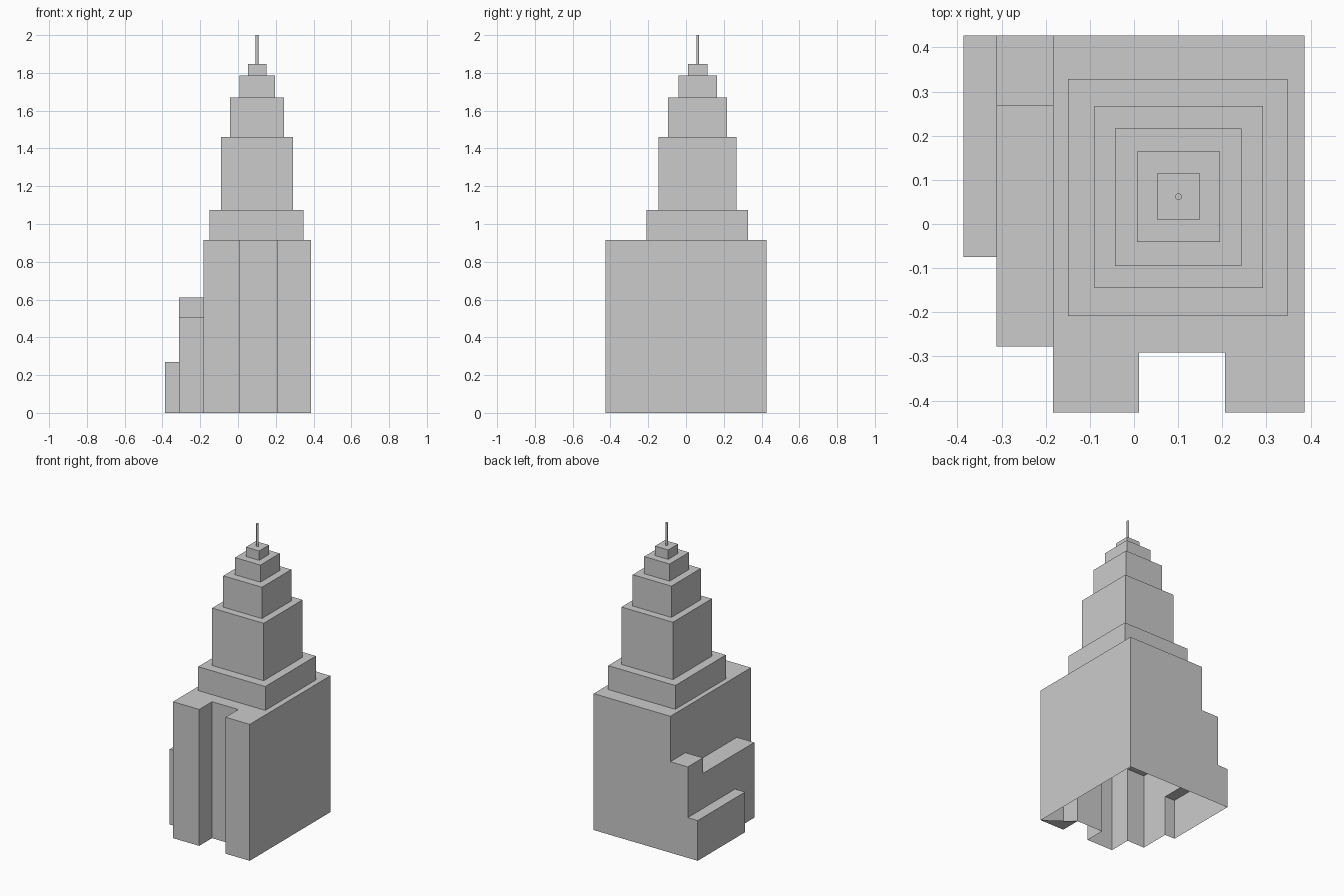
import bpy, bmesh, math

if "Cube" in bpy.data.objects:
    bpy.data.objects.remove(bpy.data.objects["Cube"])

BASE_TOP = 0.915
# Tower tiers: x0, x1, y0, y1, top height
TIERS = [
    (-0.150, 0.348, -0.208, 0.328, 1.075),
    (-0.090, 0.292, -0.145, 0.267, 1.460),
    (-0.043, 0.244, -0.095, 0.216, 1.670),
    (0.007, 0.195, -0.041, 0.164, 1.785),
    (0.052, 0.150, 0.010, 0.114, 1.848),
]
# Base blocks, same layout; the last one is the front notch
BLOCKS = [
    (-0.183, 0.386, -0.427, 0.427, BASE_TOP),
    (-0.312, -0.183, -0.278, 0.267, 0.505),
    (-0.312, -0.183, 0.267, 0.427, 0.610),
    (-0.386, -0.312, -0.075, 0.427, 0.270),
    (0.011, 0.206, -0.427, -0.291, 0.0),
]


def finish(name, bm):
    bmesh.ops.remove_doubles(bm, verts=bm.verts, dist=1e-5)
    bmesh.ops.dissolve_limit(bm, angle_limit=math.radians(1),
                             verts=bm.verts, edges=bm.edges)
    mesh = bpy.data.meshes.new(name)
    bm.to_mesh(mesh)
    bm.free()
    ob = bpy.data.objects.new(name, mesh)
    bpy.context.collection.objects.link(ob)
    return ob


def quad(bm, pts, flip=False):
    bm.faces.new([bm.verts.new(p) for p in (pts[::-1] if flip else pts)])


def inside(r, x, y):
    return r[0] < x < r[1] and r[2] < y < r[3]


def height(x, y):
    h = 0.0
    for r in BLOCKS:
        if inside(r, x, y):
            h = r[4]
    return h


# Hollow base: roofs and walls over a grid of block edges, open underneath
rects = BLOCKS + TIERS[:1]
xs = sorted({v for r in rects for v in r[:2]})
ys = sorted({v for r in rects for v in r[2:4]})
xs = [xs[0] - 1] + xs + [xs[-1] + 1]
ys = [ys[0] - 1] + ys + [ys[-1] + 1]
bm = bmesh.new()
for i in range(len(xs) - 1):
    for j in range(len(ys) - 1):
        x0, x1, y0, y1 = xs[i], xs[i + 1], ys[j], ys[j + 1]
        cx, cy = (x0 + x1) / 2, (y0 + y1) / 2
        h = height(cx, cy)
        if h > 0 and not inside(TIERS[0], cx, cy):
            quad(bm, [(x0, y0, h), (x1, y0, h), (x1, y1, h), (x0, y1, h)])
        if i + 2 < len(xs):
            n = height((x1 + xs[i + 2]) / 2, cy)
            if n != h:
                a, b = min(h, n), max(h, n)
                quad(bm, [(x1, y0, a), (x1, y1, a), (x1, y1, b), (x1, y0, b)], n > h)
        if j + 2 < len(ys):
            n = height(cx, (y1 + ys[j + 2]) / 2)
            if n != h:
                a, b = min(h, n), max(h, n)
                quad(bm, [(x1, y1, a), (x0, y1, a), (x0, y1, b), (x1, y1, b)], n > h)
finish("stepped_base", bm)

# Small floor patch under the right front leg
bm = bmesh.new()
quad(bm, [(0.386, -0.427, 0), (0.206, -0.427, 0), (0.206, -0.291, 0)])
finish("floor_patch", bm)

# Tower: stacked rectangular rings joined into one stepped shell
bm = bmesh.new()
rings = []
z = BASE_TOP
for x0, x1, y0, y1, top in TIERS:
    for level in (z, top):
        rings.append([(x0, y0, level), (x1, y0, level), (x1, y1, level), (x0, y1, level)])
    z = top
for lo, hi in zip(rings, rings[1:]):
    for k in range(4):
        m = (k + 1) % 4
        quad(bm, [lo[k], lo[m], hi[m], hi[k]])
quad(bm, rings[-1])
finish("setback_tower", bm)

# Spire
bpy.ops.mesh.primitive_cylinder_add(vertices=16, radius=0.0075, depth=2.0 - z,
                                    location=(0.101, 0.062, (2.0 + z) / 2))
bpy.context.object.name = "spire"
bpy.ops.object.shade_smooth_by_angle()
